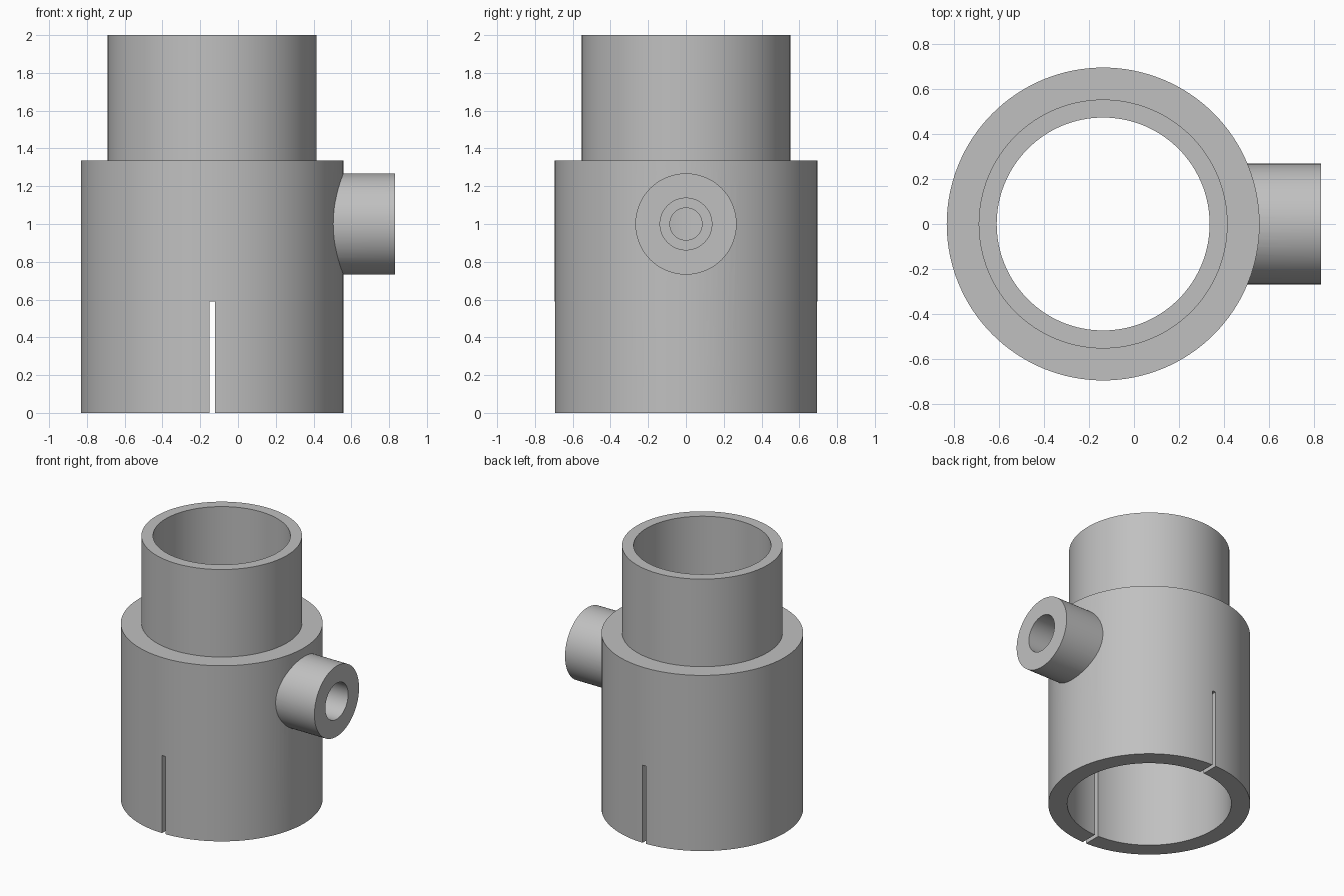
import bpy, bmesh, math
from mathutils import Matrix

cube = bpy.data.objects.get("Cube")
if cube:
    bpy.data.objects.remove(cube, do_unlink=True)

AXIS_X = -0.137      # centre line of the pipe
PORT_Z = 1.0         # height of the side port

grey = bpy.data.materials.new("plain grey")
grey.use_nodes = True
colour = (0.53, 0.53, 0.53, 1)
grey.diffuse_color = colour
grey.node_tree.nodes["Principled BSDF"].inputs["Base Color"].default_value = colour


def finish(name, bm):
    bmesh.ops.recalc_face_normals(bm, faces=bm.faces)
    mesh = bpy.data.meshes.new(name)
    bm.to_mesh(mesh)
    bm.free()
    mesh.materials.append(grey)
    obj = bpy.data.objects.new(name, mesh)
    bpy.context.collection.objects.link(obj)
    return obj


def revolve(name, profile, steps=128):
    """Turn a closed (radius, height) outline around z."""
    bm = bmesh.new()
    verts = [bm.verts.new((r, 0, z)) for r, z in profile]
    edges = [bm.edges.new((v, verts[(i + 1) % len(verts)])) for i, v in enumerate(verts)]
    bmesh.ops.spin(bm, geom=verts + edges, cent=(0, 0, 0), axis=(0, 0, 1),
                   angle=math.tau, steps=steps, use_duplicate=False)
    bmesh.ops.remove_doubles(bm, verts=bm.verts, dist=1e-5)
    bmesh.ops.translate(bm, verts=bm.verts, vec=(AXIS_X, 0, 0))
    return finish(name, bm)


def rod(name, radius, start, end, steps=96):
    """Solid cylinder along x at port height."""
    bm = bmesh.new()
    place = Matrix.Translation(((start + end) / 2, 0, PORT_Z)) @ Matrix.Rotation(math.pi / 2, 4, 'Y')
    bmesh.ops.create_cone(bm, cap_ends=True, segments=steps, radius1=radius,
                          radius2=radius, depth=end - start, matrix=place)
    return finish(name, bm)


def combine(target, tool, operation):
    mod = target.modifiers.new(operation.lower(), 'BOOLEAN')
    mod.operation, mod.solver, mod.object = operation, 'EXACT', tool
    bpy.context.view_layer.objects.active = target
    bpy.ops.object.modifier_apply(modifier=mod.name)
    bpy.data.objects.remove(tool, do_unlink=True)


# Stepped pipe: wide socket below, narrow spigot above
adapter = revolve("pipe_adapter", [
    (0.565, 0), (0.695, 0), (0.695, 1.335), (0.553, 1.335),
    (0.553, 2), (0.473, 2), (0.473, 0.667), (0.565, 0.667)])

# Side port, with a stepped hole into the bore
combine(adapter, rod("side_port", 0.268, 0.42, 0.83), 'UNION')
combine(adapter, rod("port_counterbore", 0.137, 0.558, 0.9), 'DIFFERENCE')
combine(adapter, rod("port_hole", 0.085, 0.2, 0.9), 'DIFFERENCE')

# Clamping slot through the front and back of the socket
bm = bmesh.new()
bmesh.ops.create_cube(bm, size=1, matrix=Matrix.Translation((AXIS_X, 0, 0.245))
                      @ Matrix.Diagonal((0.03, 2, 0.69, 1)))
combine(adapter, finish("clamp_slot", bm), 'DIFFERENCE')

# Smooth round walls, sharp rims
bpy.ops.object.select_all(action='DESELECT')
adapter.select_set(True)
bpy.context.view_layer.objects.active = adapter
bpy.ops.object.shade_smooth_by_angle(angle=math.radians(30))
